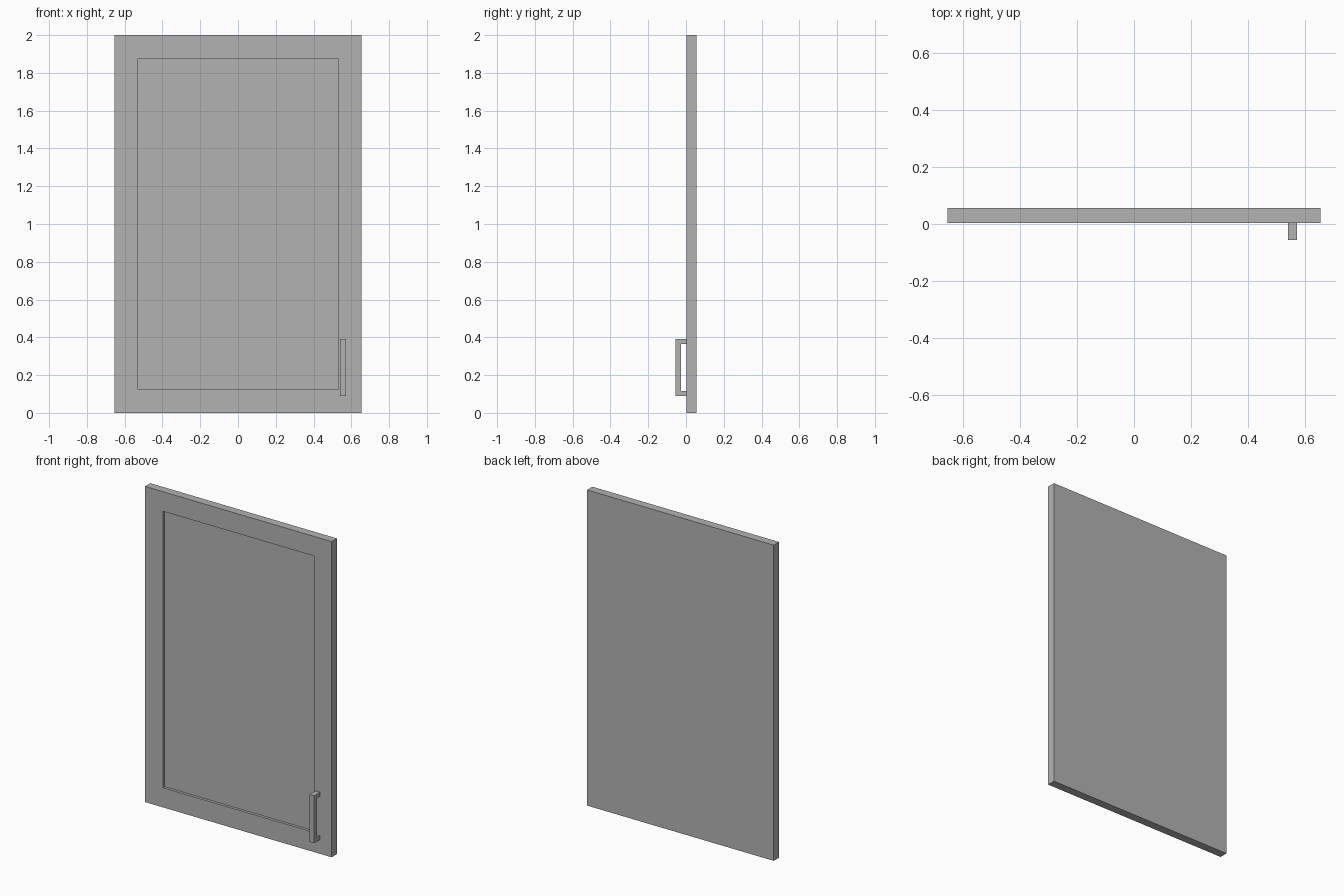
import bpy
import bmesh
from mathutils import Vector

cube = bpy.data.objects.get("Cube")
if cube:
    bpy.data.objects.remove(cube, do_unlink=True)

# One plain grey for door and handle
GREY = (0.45, 0.45, 0.45, 1.0)
grey = bpy.data.materials.new("plain grey")
grey.use_nodes = True
grey.diffuse_color = GREY
grey.node_tree.nodes["Principled BSDF"].inputs["Base Color"].default_value = GREY


def add_box(bm, low, high):
    """Add an axis-aligned box between two corners and return its faces."""
    low, high = Vector(low), Vector(high)
    verts = bmesh.ops.create_cube(bm, size=1)["verts"]
    for v in verts:
        v.co = (low + high) / 2 + v.co * (high - low)
    return list({f for v in verts for f in v.link_faces})


def front_face(faces):
    return min(faces, key=lambda f: f.calc_center_median().y)


def finish(bm, name):
    bmesh.ops.recalc_face_normals(bm, faces=bm.faces)
    mesh = bpy.data.meshes.new(name)
    bm.to_mesh(mesh)
    bm.free()
    mesh.materials.append(grey)
    obj = bpy.data.objects.new(name, mesh)
    bpy.context.collection.objects.link(obj)
    return obj


# Door slab with a sunken centre panel
HALF_W, FRONT, BACK, HEIGHT = 0.654, 0.003, 0.056, 2.0
FRAME, RECESS = 0.176, 0.017
bm = bmesh.new()
slab = add_box(bm, (-HALF_W, FRONT, 0), (HALF_W, BACK, HEIGHT))
panel = front_face(slab)
bmesh.ops.inset_region(bm, faces=[panel], thickness=FRAME)
rim = bmesh.ops.extrude_discrete_faces(bm, faces=[panel])["faces"]
bmesh.ops.translate(bm, verts=rim[0].verts, vec=(0, RECESS, 0))
finish(bm, "cabinet_door")

# Square pull handle: a bar whose two ends run back to the door
X0, X1, Z0, Z1 = 0.54, 0.572, 0.09, 0.39
BAR_FRONT, BAR_BACK, POST = -0.056, -0.026, 0.025
bm = bmesh.new()
bar = add_box(bm, (X0, BAR_FRONT, Z0), (X1, BAR_BACK, Z1))
for cut in (Z0 + POST, Z1 - POST):
    bmesh.ops.bisect_plane(bm, geom=bm.verts[:] + bm.edges[:] + bm.faces[:],
                           plane_co=(0, 0, cut), plane_no=(0, 0, 1))
ends = [f for f in bm.faces
        if abs(f.calc_center_median().y - BAR_BACK) < 1e-4
        and abs(f.calc_center_median().z - (Z0 + Z1) / 2) > POST]
for face in bmesh.ops.extrude_discrete_faces(bm, faces=ends)["faces"]:
    bmesh.ops.translate(bm, verts=face.verts, vec=(0, FRONT - BAR_BACK, 0))
finish(bm, "pull_handle")
